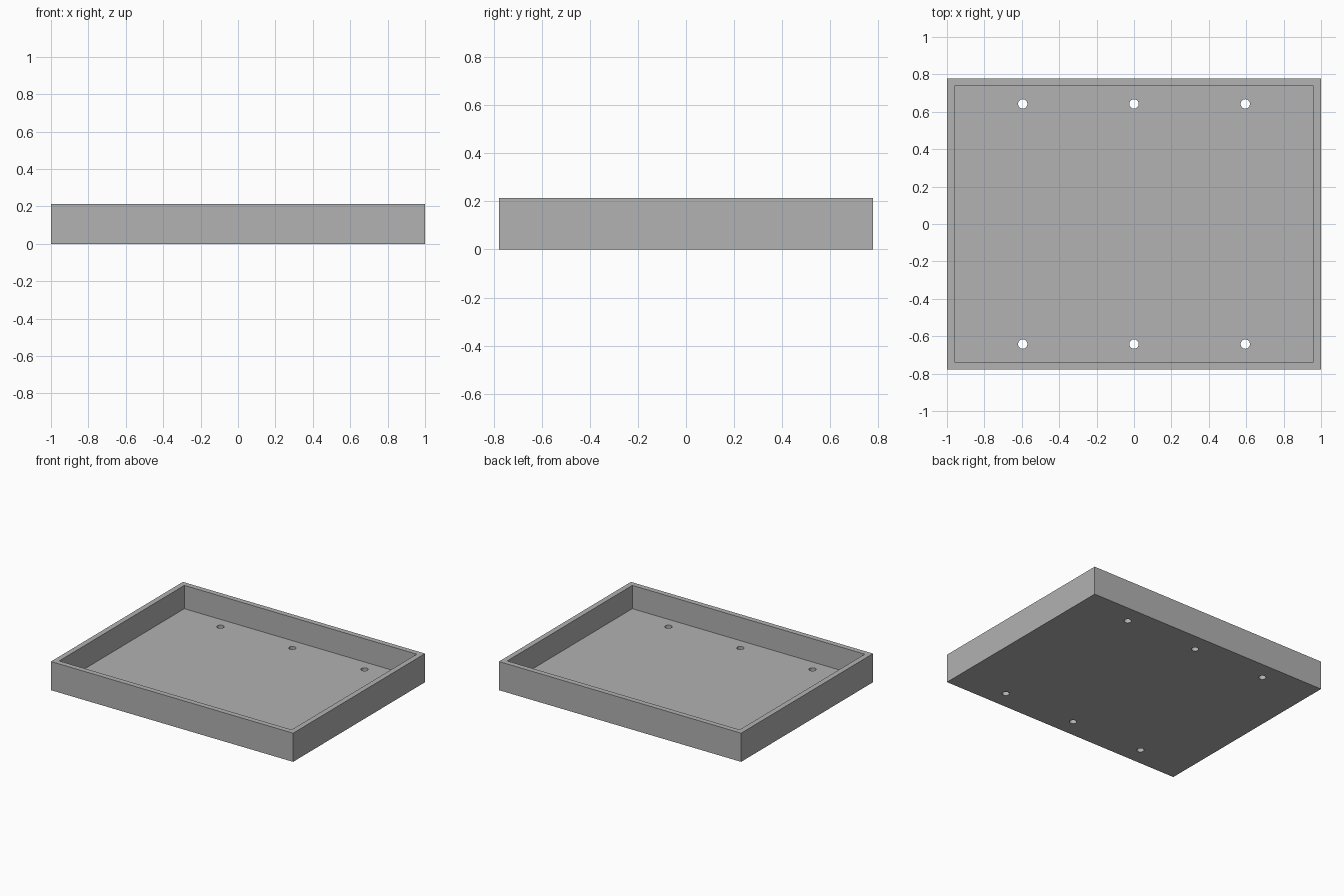
import bpy
import bmesh

if "Cube" in bpy.data.objects:
    bpy.data.objects.remove(bpy.data.objects["Cube"], do_unlink=True)

WIDTH, DEPTH, HEIGHT = 2.0, 1.556, 0.214
WALL, FLOOR = 0.04, 0.04
HOLE_X, HOLE_Y, HOLE_RADIUS = 0.595, 0.642, 0.025

grey = bpy.data.materials.new("plain grey")
grey.use_nodes = True
colour = (0.445, 0.445, 0.445, 1)
grey.diffuse_color = colour
grey.node_tree.nodes["Principled BSDF"].inputs["Base Color"].default_value = colour

# Tray: a box whose top face is inset to the wall thickness and sunk to the floor
bpy.ops.mesh.primitive_cube_add(size=1, location=(0, 0, HEIGHT / 2))
tray = bpy.context.object
tray.name = "tray"
tray.scale = (WIDTH, DEPTH, HEIGHT)
bpy.ops.object.transform_apply(location=True, scale=True)
tray.data.materials.append(grey)

bm = bmesh.new()
bm.from_mesh(tray.data)
top = max(bm.faces, key=lambda f: f.calc_center_median().z)
bmesh.ops.inset_region(bm, faces=[top], thickness=WALL, use_even_offset=True)
sunk = bmesh.ops.extrude_discrete_faces(bm, faces=[top])["faces"][0]
for v in sunk.verts:
    v.co.z = FLOOR
bmesh.ops.recalc_face_normals(bm, faces=bm.faces)
bm.to_mesh(tray.data)
bm.free()

# Two rows of three round holes through the floor
cutters = bmesh.new()
for x in (-HOLE_X, 0, HOLE_X):
    for y in (-HOLE_Y, HOLE_Y):
        ring = bmesh.ops.create_cone(cutters, cap_ends=True, segments=32,
                                     radius1=HOLE_RADIUS, radius2=HOLE_RADIUS, depth=0.2)
        bmesh.ops.translate(cutters, verts=ring["verts"], vec=(x, y, FLOOR / 2))
mesh = bpy.data.meshes.new("hole_cutters")
cutters.to_mesh(mesh)
cutters.free()
mesh.materials.append(grey)
holes = bpy.data.objects.new("hole_cutters", mesh)
bpy.context.collection.objects.link(holes)
holes.hide_render = True

cut = tray.modifiers.new("floor_holes", "BOOLEAN")
cut.operation = "DIFFERENCE"
cut.solver = "EXACT"
cut.object = holes
bpy.context.view_layer.objects.active = tray
bpy.ops.object.modifier_apply(modifier=cut.name)
bpy.data.objects.remove(holes, do_unlink=True)

# Round hole walls, crisp tray edges
bpy.ops.object.select_all(action="DESELECT")
tray.select_set(True)
bpy.ops.object.shade_smooth_by_angle()
